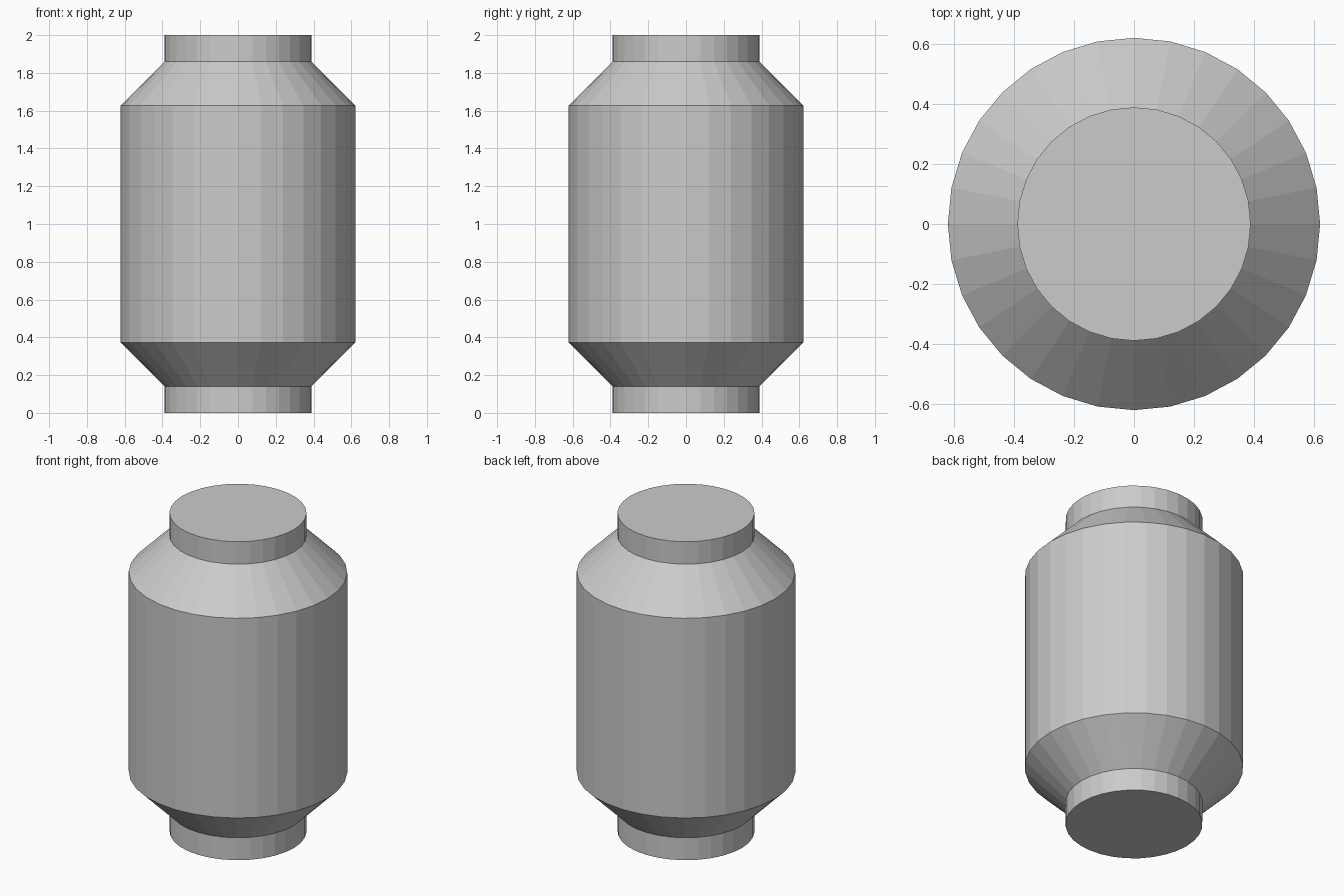
import bpy, bmesh, math

if "Cube" in bpy.data.objects:
    bpy.data.objects.remove(bpy.data.objects["Cube"])

SIDES = 32
# Lower half of the profile (radius, height), mirrored about z = 1
lower = [(0.39, 0.0), (0.39, 0.141), (0.622, 0.373)]
profile = lower + [(r, 2 - z) for r, z in reversed(lower)]

# Canister: end collars, sloped shoulders and straight body in one lathe
bm = bmesh.new()
rings = [[bm.verts.new((r * math.cos(2 * math.pi * i / SIDES),
                        r * math.sin(2 * math.pi * i / SIDES), z))
          for i in range(SIDES)] for r, z in profile]
for a, b in zip(rings, rings[1:]):
    for i in range(SIDES):
        j = (i + 1) % SIDES
        bm.faces.new((a[i], a[j], b[j], b[i]))

# Flat end caps
bm.faces.new(rings[0][::-1])
bm.faces.new(rings[-1])

mesh = bpy.data.meshes.new("canister")
bm.to_mesh(mesh)
bm.free()
bpy.context.collection.objects.link(bpy.data.objects.new("canister", mesh))
